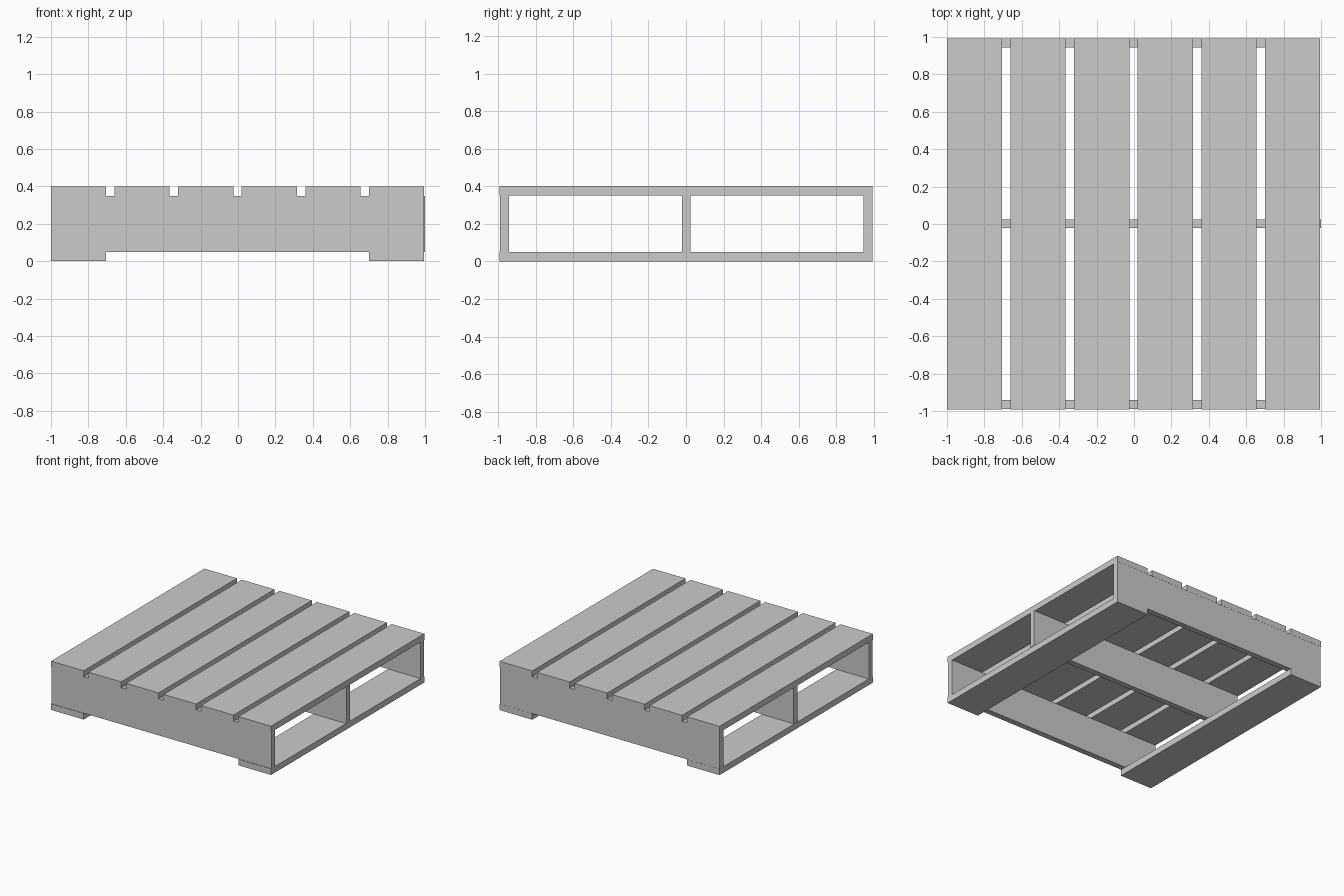
import bpy
import bmesh

if "Cube" in bpy.data.objects:
    bpy.data.objects.remove(bpy.data.objects["Cube"])


def box(name, x, y, z):
    """Box spanning the given (min, max) ranges."""
    bm = bmesh.new()
    bmesh.ops.create_cube(bm, size=1)
    for v in bm.verts:
        v.co = [r[0] if c < 0 else r[1] for c, r in zip(v.co, (x, y, z))]
    mesh = bpy.data.meshes.new(name)
    bm.to_mesh(mesh)
    bm.free()
    obj = bpy.data.objects.new(name, mesh)
    bpy.context.collection.objects.link(obj)
    return obj


HALF_DEPTH = 0.993
LEFT, RIGHT = -1.0, 0.995
BOARD_W, PITCH = 0.295, 0.34
BOARD_Y = (-HALF_DEPTH, HALF_DEPTH)

# Six evenly spaced deck boards, with a bottom board under each outer one
for i in range(6):
    x0 = LEFT + i * PITCH
    span = (x0, x0 + BOARD_W)
    box(f"deck_board_{i + 1}", span, BOARD_Y, (0.35, 0.40))
    if i in (0, 5):
        side = "left" if i == 0 else "right"
        box(f"bottom_board_{side}", span, BOARD_Y, (0.0, 0.05))

# Three upright stringers; the middle one pokes out slightly on the right
box("front_stringer", (LEFT, RIGHT), (-0.989, -0.941), (0.05, 0.35))
box("middle_stringer", (-0.995, 1.0), (-0.021, 0.025), (0.05, 0.35))
box("back_stringer", (LEFT, RIGHT), (0.945, 0.992), (0.05, 0.35))
